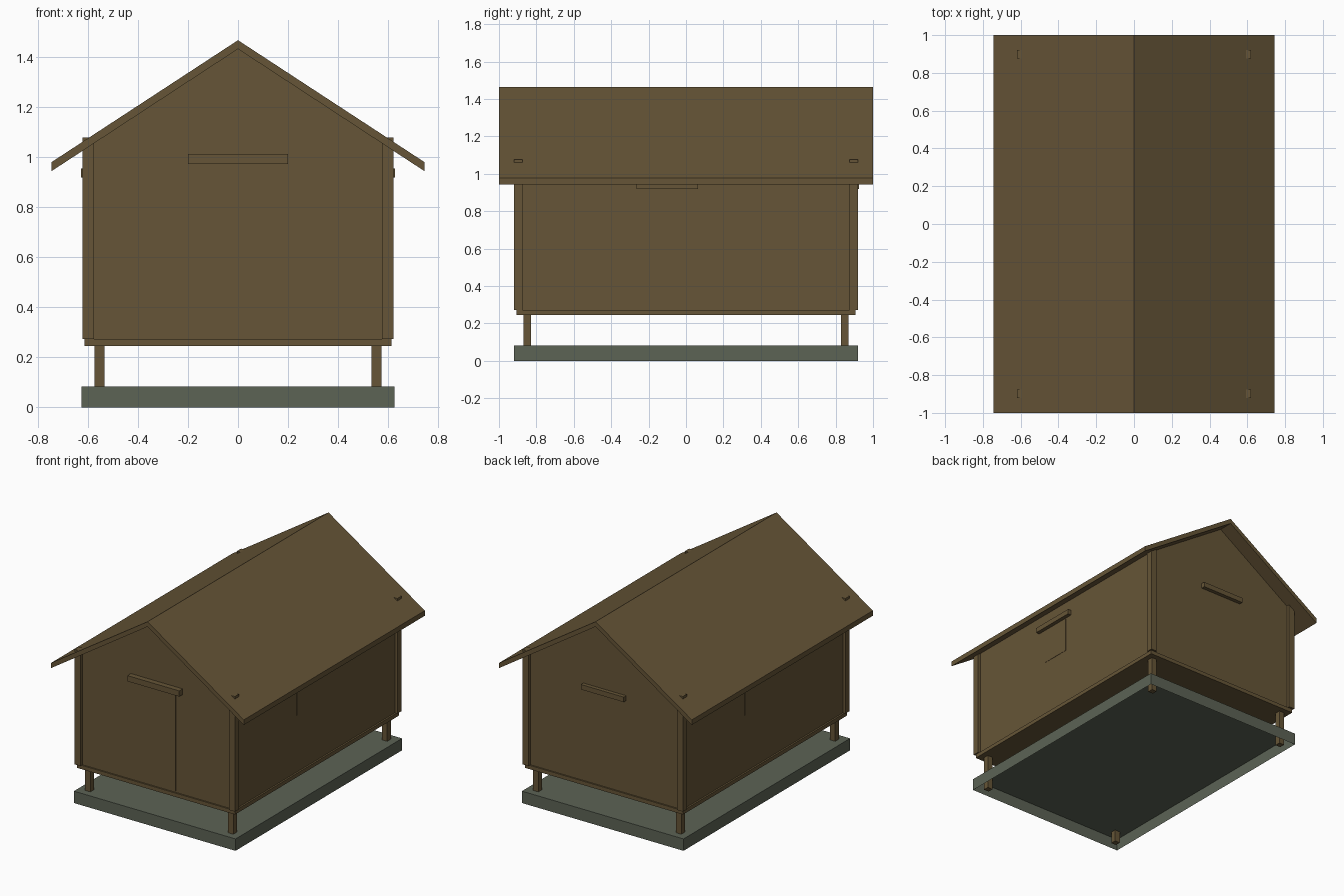
import bpy, bmesh

if "Cube" in bpy.data.objects:
    bpy.data.objects.remove(bpy.data.objects["Cube"], do_unlink=True)


def material(name, rgb):
    m = bpy.data.materials.new(name)
    m.use_nodes = True
    m.diffuse_color = (*rgb, 1)
    m.node_tree.nodes["Principled BSDF"].inputs["Base Color"].default_value = (*rgb, 1)
    return m


WOOD = material("brown_wood", (0.133, 0.091, 0.038))
STONE = material("grey_green_stone", (0.107, 0.125, 0.091))


def finish(name, bm, mat):
    bmesh.ops.recalc_face_normals(bm, faces=bm.faces)
    mesh = bpy.data.meshes.new(name)
    bm.to_mesh(mesh)
    bm.free()
    mesh.materials.append(mat)
    obj = bpy.data.objects.new(name, mesh)
    bpy.context.collection.objects.link(obj)
    return obj


def box(name, x, y, z, mat=WOOD, open_bottom=False):
    """Box from (low, high) ranges on each axis."""
    bm = bmesh.new()
    bmesh.ops.create_cube(bm, size=1)
    for v in bm.verts:
        v.co = [r[0] if c < 0 else r[1] for c, r in zip(v.co, (x, y, z))]
    if open_bottom:
        bm.normal_update()
        bottom = [f for f in bm.faces if f.normal.z < -0.9]
        bmesh.ops.delete(bm, geom=bottom, context="FACES_ONLY")
    return finish(name, bm, mat)


def prism(name, profile, half_depth):
    """Extrude an x-z profile along y."""
    bm = bmesh.new()
    face = bm.faces.new([bm.verts.new((x, -half_depth, z)) for x, z in profile])
    new = bmesh.ops.extrude_face_region(bm, geom=[face])["geom"]
    verts = [g for g in new if isinstance(g, bmesh.types.BMVert)]
    bmesh.ops.translate(bm, verts=verts, vec=(0, 2 * half_depth, 0))
    return finish(name, bm, WOOD)


def span(side, a, b):
    return tuple(sorted((side * a, side * b)))


# Hollow foundation and floor
box("foundation", (-0.625, 0.625), (-0.92, 0.92), (0, 0.083), STONE, open_bottom=True)
box("floor", (-0.612, 0.612), (-0.907, 0.907), (0.245, 0.272))

# Legs and corner posts
for sx, xn in ((-1, "right"), (1, "left")):
    for sy, yn in ((-1, "front"), (1, "back")):
        box(f"{yn}_{xn}_leg", span(sx, 0.533, 0.573), span(sy, 0.83, 0.87), (0, 0.245))
        box(f"{yn}_{xn}_corner_post", span(sx, 0.575, 0.62), span(sy, 0.875, 0.92), (0.272, 1.077))

# Gabled walls and roof
WALL, EAVE, RIDGE = 0.6, 0.745, 1.43
slope = (RIDGE - 0.942) / EAVE
wall_top = RIDGE - slope * WALL
prism("walls", [(-WALL, 0.272), (WALL, 0.272), (WALL, wall_top), (0, RIDGE), (-WALL, wall_top)], 0.897)
prism("roof", [(-EAVE, 0.942), (0, RIDGE), (EAVE, 0.942),
               (EAVE, 0.978), (0, 1.465), (-EAVE, 0.978)], 1.0)

# Door with its lintel, and the bar on the back gable
box("door", (-0.15, 0.15), (-0.902, -0.896), (0.285, 0.96))
box("door_lintel", (-0.2, 0.2), (-0.935, -0.89), (0.97, 1.01))
box("back_bar", (-0.165, 0.165), (0.89, 0.924), (0.918, 0.953))

# Side windows with their bars
for side, name, mid in ((1, "left", -0.1), (-1, "right", 0.1)):
    box(f"{name}_window", span(side, 0.597, 0.602), (mid - 0.11, mid + 0.11), (0.67, 0.91))
    box(f"{name}_window_bar", span(side, 0.59, 0.627), (mid - 0.165, mid + 0.165), (0.918, 0.953))
